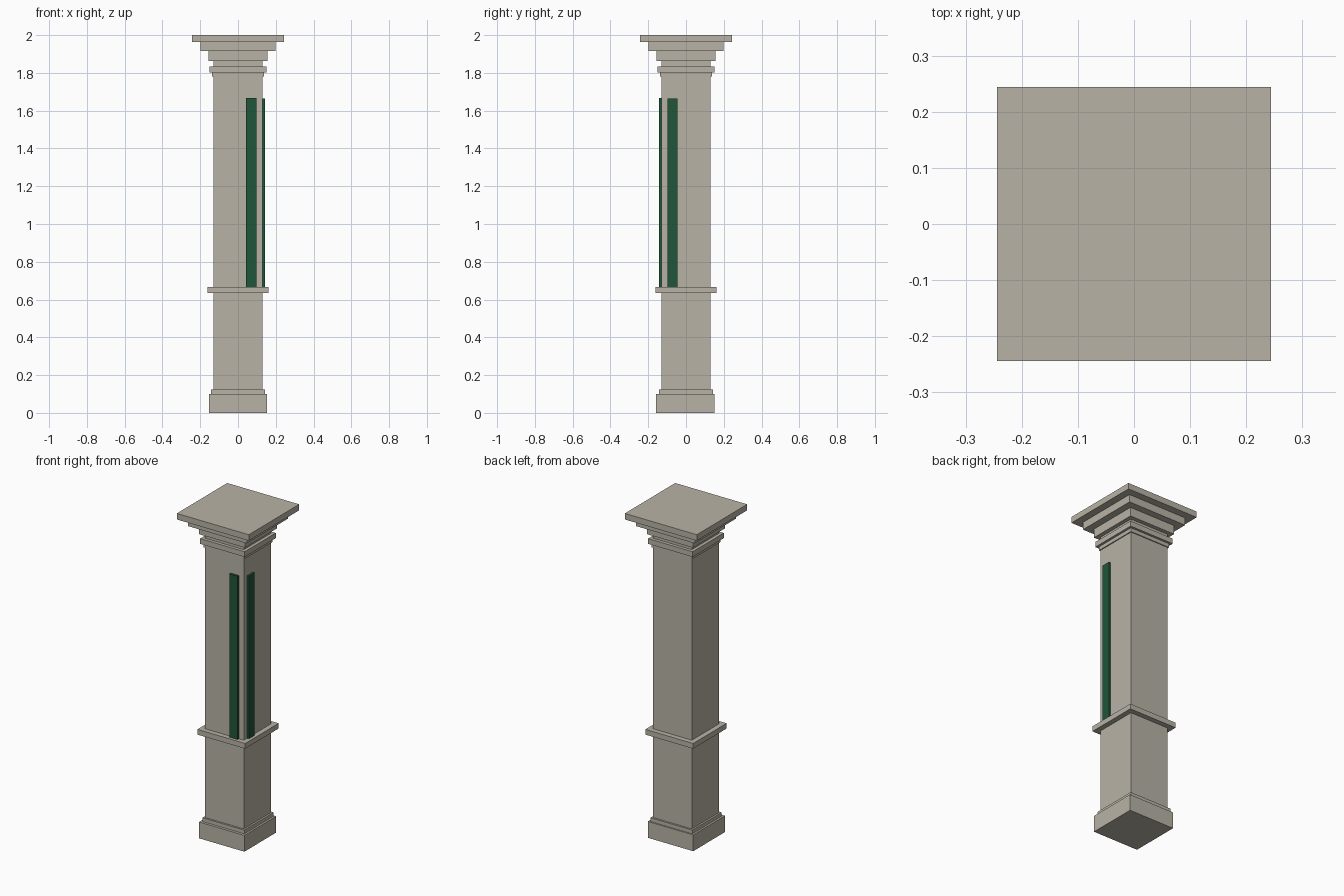
import bpy
import bmesh
from mathutils import Vector

if "Cube" in bpy.data.objects:
    bpy.data.objects.remove(bpy.data.objects["Cube"], do_unlink=True)


def make_material(name, rgb):
    mat = bpy.data.materials.new(name)
    mat.use_nodes = True
    color = (*rgb, 1.0)
    mat.diffuse_color = color
    mat.node_tree.nodes["Principled BSDF"].inputs["Base Color"].default_value = color
    return mat


def add_box(name, low, high, mat):
    low, high = Vector(low), Vector(high)
    mesh = bpy.data.meshes.new(name)
    bm = bmesh.new()
    bmesh.ops.create_cube(bm, size=1)
    bmesh.ops.scale(bm, vec=high - low, verts=bm.verts)
    bmesh.ops.translate(bm, vec=(low + high) / 2, verts=bm.verts)
    bm.to_mesh(mesh)
    bm.free()
    mesh.materials.append(mat)
    obj = bpy.data.objects.new(name, mesh)
    bpy.context.collection.objects.link(obj)
    return obj


stone = make_material("warm grey stone", (0.48, 0.45, 0.38))
green = make_material("dark green", (0.0144, 0.091, 0.04))

# Square tiers: name, half width, bottom, top, y offset
tiers = [
    ("plinth", 0.154, 0.0, 0.10, -0.004),
    ("plinth_step", 0.142, 0.10, 0.123, 0),
    ("shaft", 0.131, 0.123, 1.863, 0),
    ("middle_band", 0.162, 0.635, 0.667, 0),
    ("neck_fillet", 0.137, 1.78, 1.803, 0),
    ("neck_ring", 0.151, 1.803, 1.835, 0),
    ("capital_lower", 0.156, 1.863, 1.917, 0),
    ("capital_middle", 0.199, 1.917, 1.963, 0),
    ("capital_top", 0.244, 1.963, 2.0, 0),
]
for name, half, bottom, top, y in tiers:
    add_box(name, (-half, y - half, bottom), (half, y + half, top), stone)

# Upright strips beside the front left corner
add_box("front_strip", (0.043, -0.144, 0.667), (0.098, -0.131, 1.668), green)
add_box("left_strip", (0.131, -0.099, 0.667), (0.144, -0.044, 1.664), green)
